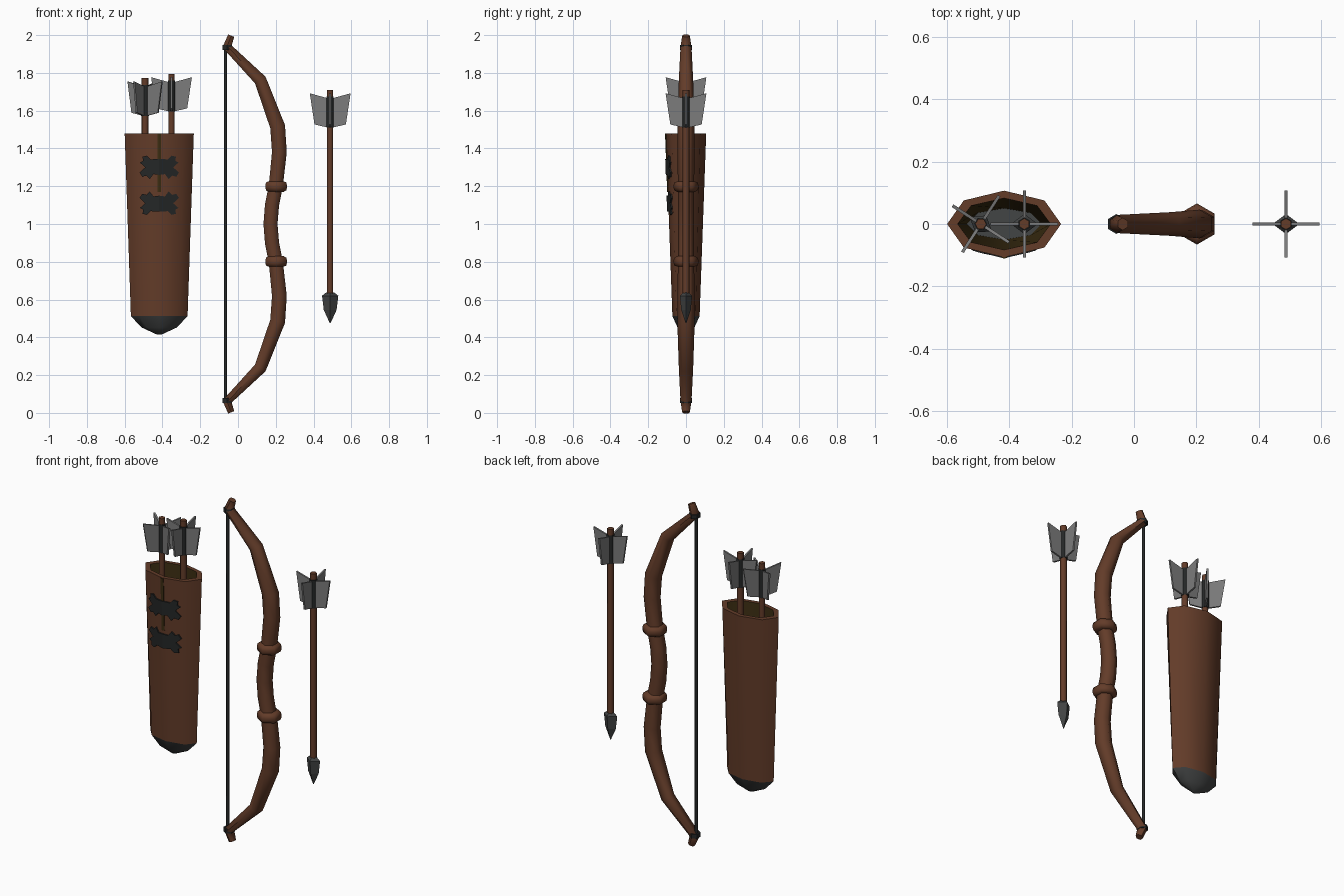
import bpy, bmesh, math
from mathutils import Vector

if "Cube" in bpy.data.objects:
    bpy.data.objects.remove(bpy.data.objects["Cube"])


def material(name, r, g, b):
    m = bpy.data.materials.new(name)
    m.diffuse_color = (r, g, b, 1)
    m.use_nodes = True
    m.node_tree.nodes["Principled BSDF"].inputs["Base Color"].default_value = m.diffuse_color
    return m


BROWN = material("brown_leather_wood", 0.125, 0.045, 0.022)
OLIVE = material("dark_olive_lining", 0.045, 0.027, 0.006)
BLACK = material("black_cord", 0.018, 0.020, 0.020)
IRON = material("dark_iron", 0.055, 0.058, 0.058)
GREY = material("grey_feather", 0.20, 0.20, 0.20)


def finish(bm, name, mats, smooth=0):
    bmesh.ops.recalc_face_normals(bm, faces=bm.faces)
    me = bpy.data.meshes.new(name)
    bm.to_mesh(me)
    bm.free()
    for m in mats:
        me.materials.append(m)
    ob = bpy.data.objects.new(name, me)
    bpy.context.collection.objects.link(ob)
    if smooth:
        bpy.ops.object.select_all(action='DESELECT')
        ob.select_set(True)
        bpy.context.view_layer.objects.active = ob
        bpy.ops.object.shade_smooth_by_angle(angle=math.radians(smooth))
    return ob


def loft(name, rings, mats, seg_mats=None, smooth=50):
    """Skin a list of rings and close both ends; seg_mats gives a slot per segment, then the end cap."""
    bm = bmesh.new()
    vs = [[bm.verts.new(p) for p in r] for r in rings]
    n = len(rings[0])
    for i in range(len(vs) - 1):
        for k in range(n):
            j = (k + 1) % n
            f = bm.faces.new((vs[i][k], vs[i][j], vs[i + 1][j], vs[i + 1][k]))
            f.material_index = seg_mats[i] if seg_mats else 0
    bm.faces.new(vs[0])
    f = bm.faces.new(vs[-1])
    f.material_index = seg_mats[-1] if seg_mats else 0
    return finish(bm, name, mats, smooth)


def ring(cx, z, rx, ry, n, cy=0):
    """Flat ring with a corner on +y."""
    return [(cx + rx * math.sin(k * math.tau / n), cy + ry * math.cos(k * math.tau / n), z) for k in range(n)]


def plate(name, outline, depth_dir, mats):
    """Thin slab from an outline, extruded along depth_dir."""
    bm = bmesh.new()
    f = bm.faces.new([bm.verts.new(p) for p in outline])
    ext = bmesh.ops.extrude_face_region(bm, geom=[f], use_keep_orig=True)
    bmesh.ops.translate(bm, vec=depth_dir, verts=[v for v in ext["geom"] if isinstance(v, bmesh.types.BMVert)])
    return finish(bm, name, mats)


# ---- Bow: six-sided stave swept along a mirrored path (x, z, radius)
half = [(-0.036, 1.997, 0.020), (-0.058, 1.94, 0.029), (0.118, 1.762, 0.038), (0.21, 1.515, 0.046),
        (0.219, 1.38, 0.045), (0.20, 1.20, 0.043), (0.18, 1.10, 0.043)]
path = half + [(0.172, 1.0, 0.043)] + [(x, 2 - z, r) for x, z, r in reversed(half)]
rings = []
for i, (x, z, r) in enumerate(path):
    p = Vector((x, 0, z))
    dirs = []
    for j in (i - 1, i + 1):
        if 0 <= j < len(path):
            q = Vector((path[j][0], 0, path[j][1]))
            dirs.append((q - p).normalized() * (j - i))
    t = sum(dirs, Vector()).normalized()
    nrm = Vector((t.z, 0, -t.x))
    rings.append([p + Vector((0, 1, 0)) * r * math.cos(k * math.tau / 6) + nrm * r * math.sin(k * math.tau / 6)
                  for k in range(6)])
loft("bow_stave", rings, [BROWN], smooth=62)

# Grip bands and string wraps, mirrored top and bottom
for side, s in (("upper", 1), ("lower", -1)):
    loft(side + "_grip_band", [ring(0.202, 1 + s * z, r, r, 6) for z, r in
                               ((0.17, 0.045), (0.178, 0.062), (0.193, 0.066), (0.205, 0.066), (0.22, 0.062), (0.226, 0.045))],
         [BROWN], smooth=62)
    loft(side + "_string_wrap", [ring(-0.057, 1 + s * z, 0.030, 0.032, 6) for z in (0.922, 0.947)], [BLACK])
loft("bow_string", [ring(-0.066, z, 0.009, 0.009, 6) for z in (0.07, 1.93)], [BLACK], smooth=62)


# ---- Arrow: shaft, diamond head, dark wrap and four vanes
def arrow(prefix, x, lift, turn):
    parts = [
        loft(prefix + "_shaft", [ring(0, z, 0.018, 0.018, 6) for z in (0.60, 1.71)], [BROWN], smooth=62),
        loft(prefix + "_head", [ring(0, z, rx, rx * 0.75, 4) for z, rx in
                                ((0.637, 0.022), (0.62, 0.043), (0.545, 0.034), (0.475, 0.002))], [IRON], smooth=0),
        loft(prefix + "_wrap", [ring(0, z, 0.021, 0.021, 6) for z in (1.51, 1.675)], [BLACK], smooth=62),
    ]
    for k in range(4):
        v = plate(f"{prefix}_vane_{k + 1}", [(0.01, -0.005, 1.665), (0.108, -0.005, 1.692),
                                             (0.083, -0.005, 1.527), (0.01, -0.005, 1.51)], (0, 0.01, 0), [GREY])
        v.rotation_euler.z = k * math.pi / 2
        parts.append(v)
    for p in parts:
        p.location = (x, 0, lift)
        p.rotation_euler.z += turn


arrow("loose_arrow", 0.488, 0, 0)
arrow("quiver_arrow_right", -0.352, 0.085, 0)
arrow("quiver_arrow_left", -0.492, 0.062, math.radians(-33))

# ---- Quiver: tapered eight-sided tube with lining, floor and iron cap
QX, ZB, ZT = -0.417, 0.512, 1.48


def size(z):
    t = (z - ZB) / (ZT - ZB)
    return 0.150 + 0.033 * t, 0.072 + 0.035 * t


def q_ring(z, inset=0.0, scale=1.0):
    rx, ry = size(max(z, ZB))
    return ring(QX, z, (rx - inset * 1.4) * scale, (ry - inset) * scale, 8)


loft("quiver_body", [q_ring(ZB), q_ring(ZT), q_ring(ZT, 0.024), q_ring(ZB + 0.02, 0.022)],
     [BROWN, OLIVE, IRON], [0, 0, 1, 2], smooth=50)
loft("quiver_cap", [q_ring(ZB), q_ring(0.452, 0, 0.62), q_ring(0.416, 0, 0.1)], [IRON], smooth=55)


def front_y(dx, z):
    """Depth of the quiver's front wall at an offset from its centre."""
    rx, ry = size(z)
    return -ry + abs(dx) / (rx * 0.7071) * ry * 0.2929


# Front seam and the two bow-tie leather ties, each bent over the front edge
for s in (-1, 1):
    side = "left" if s < 0 else "right"
    plate("quiver_seam_" + side, [(QX + dx * s, front_y(dx, z) - 0.004, z) for dx, z in
                                  ((0, 1.17), (0.009, 1.17), (0.009, 1.478), (0, 1.478))], (0, 0.006, 0), [OLIVE])
    for label, zc, f in (("upper", 1.30, 1), ("lower", 1.11, -1)):
        prof = [(0, 0.045), (0.045, 0.042), (0.065, 0.062), (0.088, 0.056), (0.086, 0.034), (0.102, 0.025),
                (0.074, 0.0), (0.104, -0.028), (0.09, -0.05), (0.068, -0.044), (0.05, -0.062), (0.03, -0.036), (0, -0.04)]
        plate(f"quiver_tie_{label}_{side}", [(QX + s * dx, front_y(dx, zc + f * dz) - 0.008, zc + f * dz)
                                             for dx, dz in prof], (0, 0.009, 0), [BLACK])
